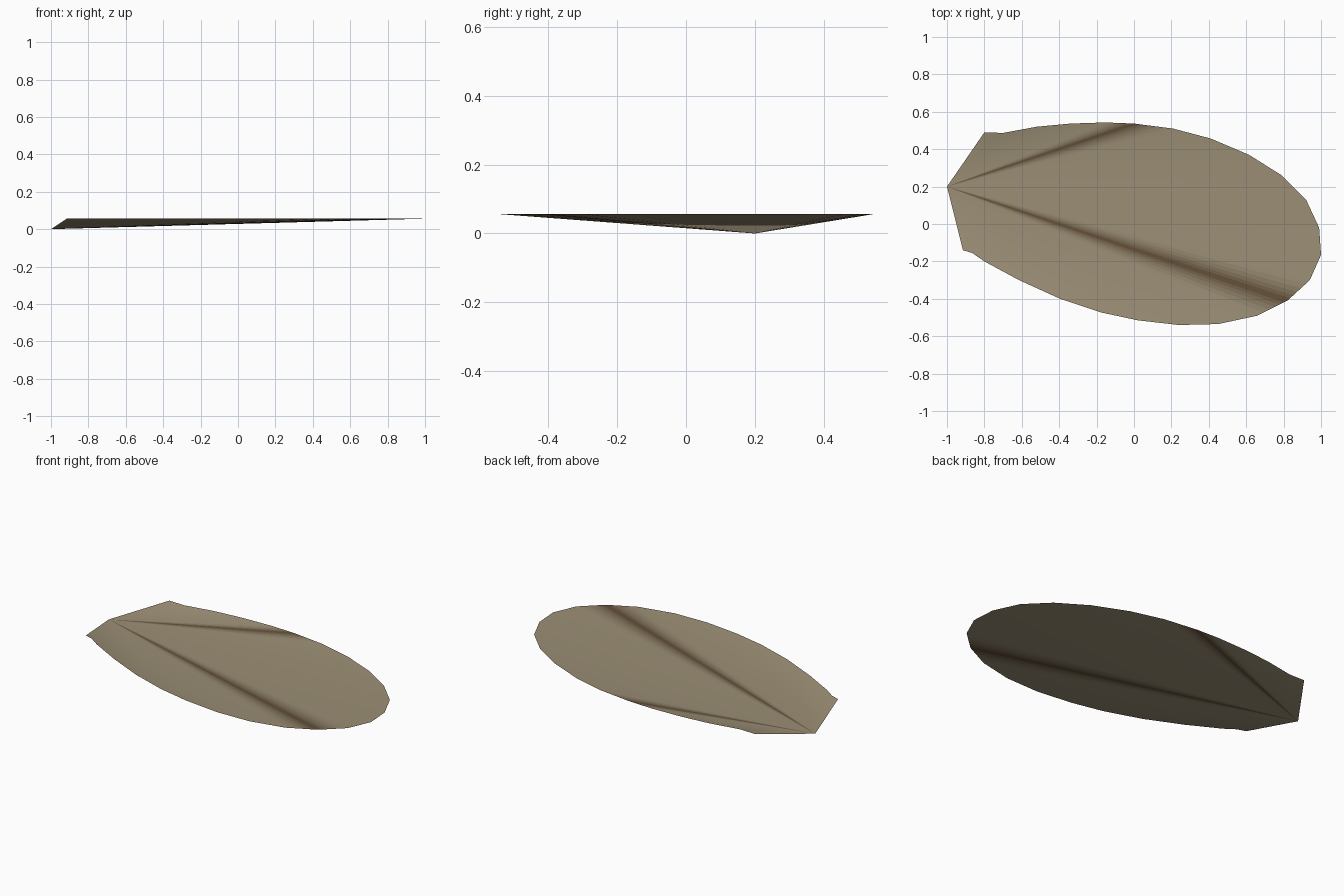
import bpy, bmesh
from mathutils import Vector

if "Cube" in bpy.data.objects:
    bpy.data.objects.remove(bpy.data.objects["Cube"])

# Wing outline seen from above, clockwise from the upper root corner
RIM = [(-.80, .49), (-.70, .487), (-.52, .52), (-.34, .537), (-.155, .543),
       (0, .537), (.21, .51), (.41, .457), (.615, .37), (.79, .26),
       (.92, .13), (.99, -.02), (1, -.165), (.94, -.30), (.82, -.41),
       (.66, -.49), (.45, -.535), (.24, -.54), (.02, -.515), (-.175, -.473),
       (-.395, -.40), (-.615, -.30), (-.80, -.20), (-.865, -.155), (-.915, -.14)]
ROOT = Vector((-1, .2, 0))
RIM_Z = .056
VEINS = {5, 14}                      # rim points where the dark veins end
STEPS = [0, .12, .26, .42, .6, .8, 1]  # shade bands beside each vein

BASE, DARK = Vector((.33, .275, .18)), Vector((.105, .06, .026))


# Membrane colour blended towards the vein brown
def shade(name, t):
    m = bpy.data.materials.new(name)
    m.diffuse_color = (*BASE.lerp(DARK, t), 1)
    m.use_nodes = True
    m.node_tree.nodes["Principled BSDF"].inputs["Base Color"].default_value = m.diffuse_color
    return m


me = bpy.data.meshes.new("wing")
me.materials.append(shade("membrane", 0))
for k in range(len(STEPS) - 1):
    mid = (STEPS[k] + STEPS[k + 1]) / 2
    me.materials.append(shade(f"vein_{k}", (1 - mid) ** 1.5))

# Shallow fan from the root to the raised rim
bm = bmesh.new()
root = bm.verts.new(ROOT)
rim = [bm.verts.new((x, y, RIM_Z)) for x, y in RIM]
for i in range(len(rim) - 1):
    a, b = rim[i], rim[i + 1]
    bands = STEPS if i in VEINS or i + 1 in VEINS else [0, 1]
    if i + 1 in VEINS:               # always start the bands at the vein
        a, b = b, a
    row = [a] + [bm.verts.new(a.co.lerp(b.co, t)) for t in bands[1:-1]] + [b]
    for k in range(len(row) - 1):
        f = bm.faces.new((root, row[k], row[k + 1]))
        f.material_index = k + 1 if len(bands) > 2 else 0
        f.smooth = True
        f.normal_update()
        if f.normal.z < 0:
            f.normal_flip()
bm.to_mesh(me)
bm.free()
bpy.context.collection.objects.link(bpy.data.objects.new("wing", me))
